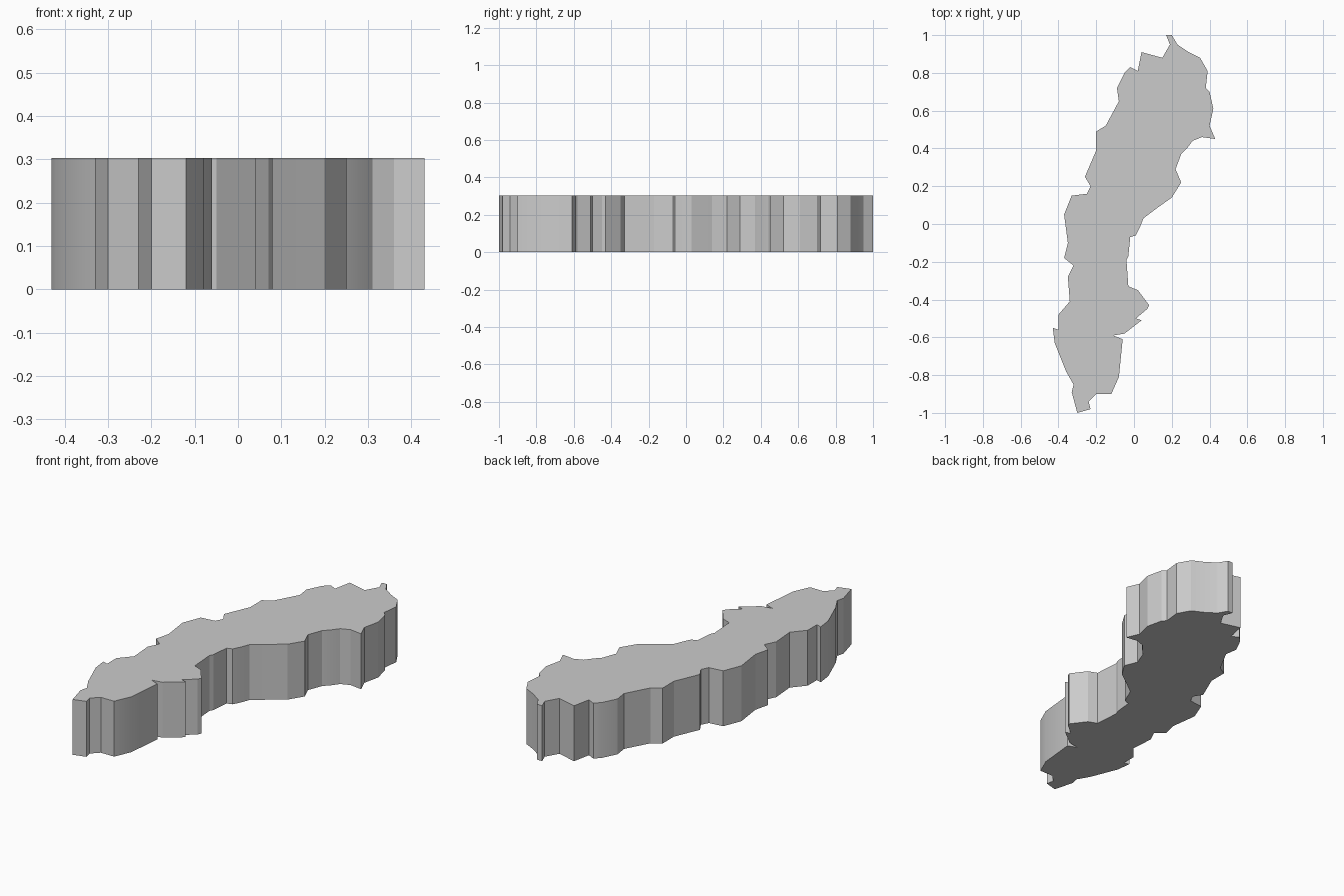
import bpy
import bmesh
import math

THICKNESS = 0.303

# Outline in hundredths of a unit: from the north tip down the east coast
east_coast = [
    (20, 100), (23, 95), (29, 91), (35, 88), (39, 81), (38, 72), (40, 70),
    (42, 61), (40, 52), (43, 45), (36, 46), (31, 44), (28, 40), (25, 37),
    (22, 29), (25, 22), (20, 14), (13, 9), (5, 3), (3, -2), (1, -6),
    (-2, -7), (-3, -17), (-4, -19), (-3, -33), (2, -35), (8, -43),
    (7, -45), (1, -50), (4, -51), (-5, -58), (-11, -59), (-6, -61),
    (-8, -81), (-12, -90), (-20, -90), (-24, -94), (-23, -98),
]

# From the south end back up the west coast
west_coast = [
    (-30, -100), (-33, -89), (-32, -85), (-36, -78), (-42, -63),
    (-43, -55), (-40, -56), (-40, -48), (-34, -41), (-35, -28),
    (-32, -22), (-37, -18), (-35, -10), (-37, 5), (-33, 15), (-25, 16),
    (-23, 20), (-26, 25), (-20, 39), (-20, 49), (-15, 52), (-8, 65),
    (-9, 72), (-5, 80), (-2, 83), (2, 81), (4, 91), (15, 88),
    (19, 95), (17, 100),
]


def make_material(name, color):
    material = bpy.data.materials.new(name)
    material.use_nodes = True
    material.diffuse_color = color
    shader = material.node_tree.nodes["Principled BSDF"]
    shader.inputs["Base Color"].default_value = color
    return material


def extrude_outline(name, outline, height, material):
    """Fill a flat outline and raise it into a solid slab."""
    bm = bmesh.new()
    corners = [bm.verts.new((x / 100, y / 100, 0)) for x, y in outline]
    base = bm.faces.new(corners)
    raised = bmesh.ops.extrude_face_region(bm, geom=[base], use_keep_orig=True)
    top = [v for v in raised["geom"] if isinstance(v, bmesh.types.BMVert)]
    bmesh.ops.translate(bm, verts=top, vec=(0, 0, height))
    bmesh.ops.recalc_face_normals(bm, faces=bm.faces)

    # Split the large caps into clean triangles
    caps = [f for f in bm.faces if len(f.verts) > 4]
    bmesh.ops.triangulate(bm, faces=caps)

    mesh = bpy.data.meshes.new(name)
    bm.to_mesh(mesh)
    bm.free()
    mesh.materials.append(material)
    slab = bpy.data.objects.new(name, mesh)
    bpy.context.collection.objects.link(slab)
    return slab


default_cube = bpy.data.objects.get("Cube")
if default_cube:
    bpy.data.objects.remove(default_cube, do_unlink=True)

# Single grey slab with a coastline-shaped edge
grey = make_material("plain grey", (0.6, 0.6, 0.6, 1))
slab = extrude_outline("map_slab", east_coast + west_coast, THICKNESS, grey)

# Smooth the gentle bends of the wall, keep corners and rims sharp
bpy.ops.object.select_all(action="DESELECT")
slab.select_set(True)
bpy.context.view_layer.objects.active = slab
bpy.ops.object.shade_smooth_by_angle(angle=math.radians(20))
